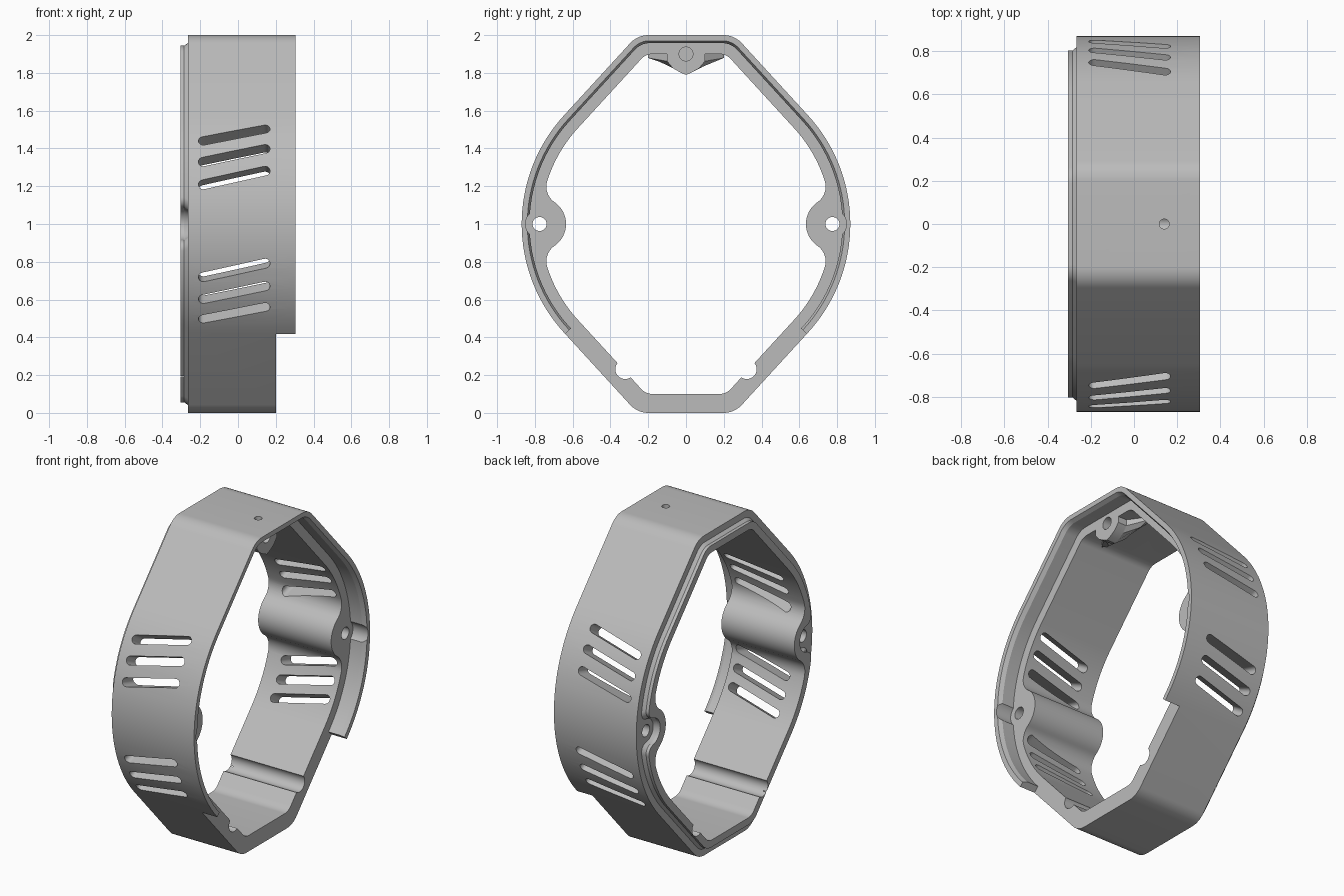
import bpy, bmesh
from math import sin, cos, pi, acos, atan2, radians
from mathutils import Matrix, Vector

default = bpy.data.objects.get("Cube")
if default:
    bpy.data.objects.remove(default, do_unlink=True)

grey = bpy.data.materials.new("plain_grey")
grey.use_nodes = True
COLOUR = (0.5, 0.5, 0.5, 1)
grey.diffuse_color = COLOUR
grey.node_tree.nodes["Principled BSDF"].inputs["Base Color"].default_value = COLOUR

CY = 0.02                 # centre of the side arcs
SLOPE = radians(42.5)     # direction the slanted walls face
HOLE_Y = 0.775            # screw holes in the side bosses
BACK, STEP, FACE, TIP = -0.305, -0.265, 0.2, 0.305


def arc(cy, cz, r, a0, a1, n):
    return [(cy + r * cos(a0 + (a1 - a0) * i / n), cz + r * sin(a0 + (a1 - a0) * i / n))
            for i in range(n + 1)]


def circle(cy, cz, r, n=32):
    return arc(cy, cz, r, 0, 2 * pi, n)[:-1]


def outline(t, boss_r=0, f=0):
    """Closed outline set in by t, with optional filleted side bosses."""
    R = 0.85 - t
    start, q = 0, []
    if boss_r:
        d, db, dw = HOLE_Y - CY, boss_r + f, R - f
        start = acos((d * d + dw * dw - db * db) / (2 * d * dw))
        fy, fz = CY + dw * cos(start), 1 + dw * sin(start)
        b = atan2(fz - 1, fy - HOLE_Y)
        q = arc(HOLE_Y, 1, boss_r, pi, b, 10) + arc(fy, fz, f, b - pi, start, 10)[1:-1]
    q += arc(CY, 1, R, start, SLOPE, 16)
    r = 0.13 - t / 2
    yc = CY + (R - r - (1 - t - r) * sin(SLOPE)) / cos(SLOPE)
    q += arc(yc, 2 - t - r, r, SLOPE, pi / 2, 8)
    back = q[:0:-1]
    return (q + [(-y, z) for y, z in back] + [(-y, 2 - z) for y, z in q]
            + [(y, 2 - z) for y, z in back])


def loft(name, sections, matrix=None):
    """Solid through (x, outline) sections with the same point count."""
    bm = bmesh.new()
    rings = [[bm.verts.new((x, y, z)) for y, z in pts] for x, pts in sections]
    n = len(rings[0])
    for a, b in zip(rings, rings[1:]):
        for i in range(n):
            bm.faces.new((a[i], a[(i + 1) % n], b[(i + 1) % n], b[i]))
    bm.faces.new(rings[0][::-1])
    bm.faces.new(rings[-1])
    if matrix:
        bm.transform(matrix)
    bmesh.ops.recalc_face_normals(bm, faces=bm.faces)
    mesh = bpy.data.meshes.new(name)
    bm.to_mesh(mesh)
    bm.free()
    mesh.materials.append(grey)
    ob = bpy.data.objects.new(name, mesh)
    bpy.context.collection.objects.link(ob)
    return ob


def prism(name, pts, x0, x1, matrix=None):
    return loft(name, [(x0, pts), (x1, pts)], matrix)


def combine(target, tool, operation="DIFFERENCE"):
    tool.hide_render = True
    mod = target.modifiers.new("combine", "BOOLEAN")
    mod.operation, mod.solver, mod.object = operation, "EXACT", tool
    bpy.ops.object.select_all(action="DESELECT")
    bpy.context.view_layer.objects.active = target
    target.select_set(True)
    bpy.ops.object.modifier_apply(modifier=mod.name)
    bpy.data.objects.remove(tool, do_unlink=True)


# Outer shell with the mating lip on its back edge
ring = prism("housing_ring", outline(0), STEP, TIP)
lip, lip_base = outline(0.056, 0.085, 0.05), outline(0.042, 0.072, 0.05)
combine(ring, loft("lip", [(BACK, lip), (-0.285, lip), (STEP, lip_base), (-0.2, lip_base)]), "UNION")

# Opening with side bosses, and the thin front rim around it
combine(ring, prism("opening", outline(0.1, 0.14, 0.1), -0.5, 0.5))
wide, narrow = outline(0.03), outline(0.042)
combine(ring, loft("rim_recess", [(FACE, narrow), (0.28, narrow), (TIP, wide), (0.4, wide)]))

# The rim stops short of the bottom with radial ends
wedge = [(0, 1), (1.1, 0), (1.1, -0.5), (-1.1, -0.5), (-1.1, 0)]
combine(ring, prism("rim_end_cut", wedge, FACE, 0.5))

# Side screw holes, rim clearances and lower grooves
for side in (1, -1):
    combine(ring, prism("side_hole", circle(side * HOLE_Y, 1, 0.037), -0.5, 0.5))
    combine(ring, prism("rim_clearance", circle(side * HOLE_Y, 1, 0.075), FACE, 0.5))
    combine(ring, prism("groove", circle(side * 0.322, 0.231, 0.052), -0.5, 0.5))

# Slanted vent slots, cut square to the wall
half, radius, tilt = 0.168, 0.026, radians(13)
capsule = (arc(0, half, radius, 0, pi, 10) + arc(0, -half, radius, pi, 2 * pi, 10))
slot = [(u * cos(tilt) + v * sin(tilt), v * cos(tilt) - u * sin(tilt)) for u, v in capsule]
for side in (1, -1):
    for sign in (1, -1):
        for angle in (16.4, 24.8, 33):
            a = radians(sign * angle)
            out = Vector((0, side * cos(a), sin(a)))
            up = Vector((0, -side * sin(a), cos(a)))
            m = Matrix((out, up, Vector((1, 0, 0)))).transposed().to_4x4()
            m.translation = (-0.02, 0, 1)
            combine(ring, prism("vent_slot", slot, 0.6, 1.05, m))


# Top boss: a rounded tab flaring back into the wall
def tab(width, low):
    half_tab = [(width, 1.95), (width, 1.9 - (1.9 - low) * 0.35),
                (width * 0.7, 1.9 - (1.9 - low) * 0.68), (width * 0.3, low + 0.012)]
    return half_tab + [(0, low)] + [(-y, z) for y, z in half_tab[::-1]]


combine(ring, loft("top_boss", [(0.0, tab(0.2, 1.93)), (0.07, tab(0.2, 1.84)),
                                (0.14, tab(0.1, 1.79)), (FACE, tab(0.1, 1.79))]), "UNION")
combine(ring, prism("boss_hole", circle(0, 1.9, 0.037), 0.08, 0.5))
upright = Matrix(((0, 1, 0, 0.14), (0, 0, 1, 0), (1, 0, 0, 0), (0, 0, 0, 1)))
combine(ring, prism("top_hole", circle(0, 0, 0.023, 20), 1.88, 2.1, upright))

# Single material and smooth curves with crisp edges
ring.data.materials.clear()
ring.data.materials.append(grey)
for face in ring.data.polygons:
    face.material_index = 0
ring.select_set(True)
bpy.context.view_layer.objects.active = ring
bpy.ops.object.shade_smooth_by_angle(angle=radians(25))
